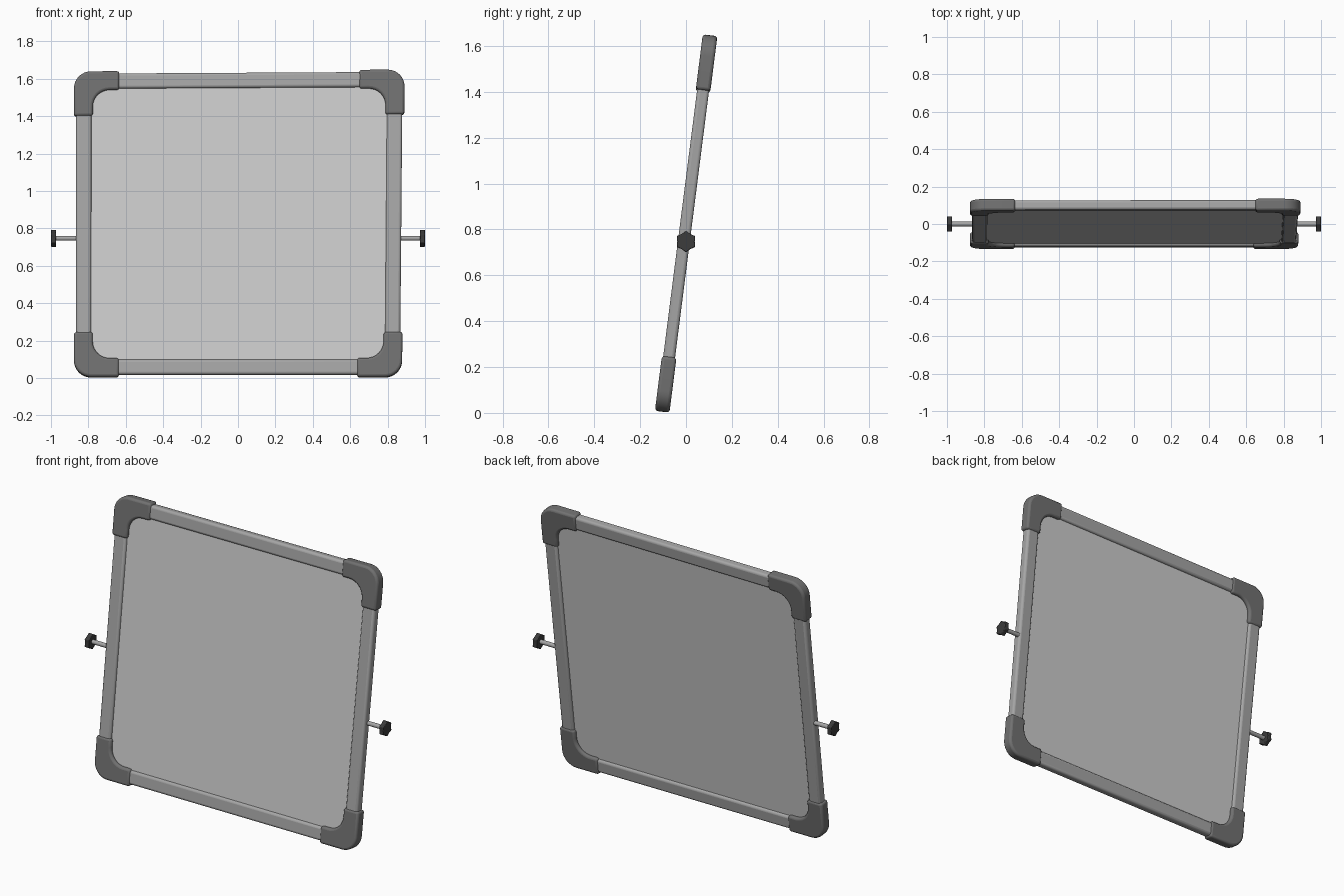
import bpy, bmesh
from math import sin, cos, pi, radians
from mathutils import Matrix, Vector

if "Cube" in bpy.data.objects:
    bpy.data.objects.remove(bpy.data.objects["Cube"])

HALF_W, HALF_H = 0.877, 0.8225
TILT = Matrix.Translation((0, 0, 0.821)) @ Matrix.Rotation(radians(-7.25), 4, "X")


def material(name, value):
    mat = bpy.data.materials.new(name)
    mat.use_nodes = True
    colour = (value, value, value, 1)
    mat.diffuse_color = colour
    mat.node_tree.nodes["Principled BSDF"].inputs["Base Color"].default_value = colour
    return mat


BOARD = material("pale grey panel", 0.60)
METAL = material("grey metal", 0.38)
PLASTIC = material("dark grey plastic", 0.165)
KNOB = material("charcoal knob", 0.045)


def stretch(p):
    """Pull the upper left corner of the panel slightly outward."""
    k = (p.x + HALF_W) * (p.z + HALF_H) / (4 * HALF_W * HALF_H)
    return p + Vector((0.014 * k, 0, 0.01 * k))


def prism(name, outline, half, mat, bevel, tilted=True, segments=3):
    """Extrude an (x, z) outline along y; optionally lay it in the tilted panel."""
    bm = bmesh.new()
    face = bm.faces.new([bm.verts.new((x, -half, z)) for x, z in outline])
    new = bmesh.ops.extrude_face_region(bm, geom=[face])["geom"]
    bmesh.ops.translate(bm, vec=(0, 2 * half, 0),
                        verts=[v for v in new if isinstance(v, bmesh.types.BMVert)])
    if tilted:
        for v in bm.verts:
            v.co = stretch(v.co)
    bmesh.ops.recalc_face_normals(bm, faces=bm.faces)
    mesh = bpy.data.meshes.new(name)
    bm.to_mesh(mesh)
    bm.free()
    obj = bpy.data.objects.new(name, mesh)
    bpy.context.collection.objects.link(obj)
    mesh.materials.append(mat)
    if tilted:
        obj.matrix_world = TILT
    if bevel:
        mod = obj.modifiers.new("soft edges", "BEVEL")
        mod.width, mod.segments = bevel, segments
        mod.limit_method, mod.angle_limit = "ANGLE", radians(40)
    smooth(obj)
    return obj


def smooth(obj):
    bpy.ops.object.select_all(action="DESELECT")
    obj.select_set(True)
    bpy.context.view_layer.objects.active = obj
    bpy.ops.object.shade_smooth_by_angle(angle=radians(35))


def box(x0, x1, z0, z1):
    return [(x0, z0), (x1, z0), (x1, z1), (x0, z1)]


def arc(cx, cz, r, start, end, steps=8):
    angles = [start + (end - start) * i / steps for i in range(steps + 1)]
    return [(cx + r * cos(a), cz + r * sin(a)) for a in angles]


# Panel
prism("panel", box(-0.8, 0.8, -0.75, 0.75), 0.012, BOARD, 0)

# Frame bars
for side, s in (("left", 1), ("right", -1)):
    prism(side + "_bar", box(*sorted((s * 0.785, s * 0.866)), -0.75, 0.75),
          0.026, METAL, 0.014)
for side, s in (("top", 1), ("bottom", -1)):
    prism(side + "_bar", box(-0.8, 0.8, *sorted((s * 0.73, s * 0.811))),
          0.026, METAL, 0.014)

# Corner caps: L shape with a rounded outside and a filleted inside
ARM, WIDTH, OUTER, INNER = 0.24, 0.1, 0.09, 0.09
cap = [(ARM, 0), (ARM, WIDTH)]
cap += arc(WIDTH + INNER, WIDTH + INNER, INNER, 1.5 * pi, pi)
cap += [(WIDTH, ARM), (0, ARM)]
cap += arc(OUTER, OUTER, OUTER, pi, 1.5 * pi)
for side, sx in (("left", 1), ("right", -1)):
    for level, sz in (("top", 1), ("bottom", -1)):
        outline = [(sx * (HALF_W - a), sz * (HALF_H - b)) for a, b in cap]
        prism(f"{level}_{side}_corner", outline, 0.032, PLASTIC, 0.013)

# Pivot rods and six-lobed knobs
lobes = [((0.047 if i % 2 == 0 else 0.038) * sin(i * pi / 6),
          (0.047 if i % 2 == 0 else 0.038) * cos(i * pi / 6)) for i in range(12)]
PIVOT_Z = 0.747
for side, s in (("left", 1), ("right", -1)):
    turn = Matrix.Rotation(pi / 2, 4, "Z")
    rod = prism(side + "_rod", arc(0, 0, 0.013, 0, 2 * pi * 15 / 16, 15), 0.07,
                METAL, 0, tilted=False)
    rod.matrix_world = Matrix.Translation((s * 0.905, 0, PIVOT_Z)) @ turn
    knob = prism(side + "_knob", lobes, 0.014, KNOB, 0.004, tilted=False, segments=2)
    knob.matrix_world = Matrix.Translation((s * 0.986, 0, PIVOT_Z)) @ turn
